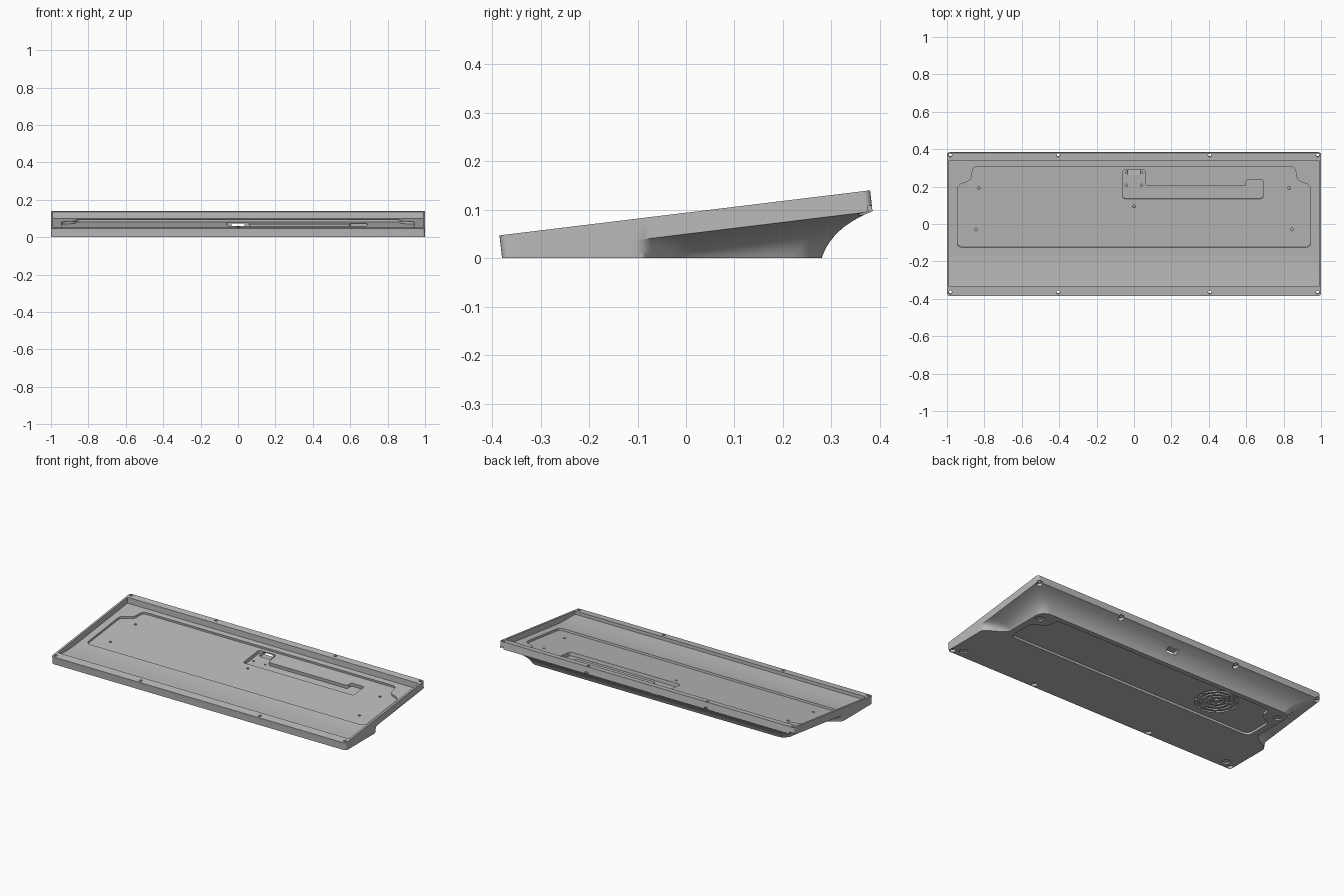
import bpy, bmesh, math
from mathutils import Matrix, Vector

if "Cube" in bpy.data.objects:
    bpy.data.objects.remove(bpy.data.objects["Cube"])

grey = bpy.data.materials.new("case_grey")
grey.use_nodes = True
grey.diffuse_color = (0.5, 0.5, 0.5, 1)
grey.node_tree.nodes["Principled BSDF"].inputs["Base Color"].default_value = (0.5, 0.5, 0.5, 1)

SLOPE, RIM_Z, RIM_H, SHIFT = 0.1215, 0.0938, 0.0435, 0.005
FLAT = Matrix.Identity(4)
TILT = Matrix.Translation((0, 0, RIM_Z)) @ Matrix.Rotation(math.atan(SLOPE), 4, 'X')
ALONG_X = Matrix(((0, 0, 1, 0), (1, 0, 0, 0), (0, 1, 0, 0), (0, 0, 0, 1)))


def smooth(t):
    t = min(max(t, 0), 1)
    return t * t * (3 - 2 * t)


def make_object(name, bm):
    bmesh.ops.recalc_face_normals(bm, faces=bm.faces)
    mesh = bpy.data.meshes.new(name)
    bm.to_mesh(mesh)
    bm.free()
    mesh.materials.append(grey)
    obj = bpy.data.objects.new(name, mesh)
    bpy.context.scene.collection.objects.link(obj)
    return obj


def loft(bm, rings):
    """Skin a stack of equal rings and cap both ends."""
    rows = [[bm.verts.new(p) for p in ring] for ring in rings]
    n = len(rows[0])
    for low, high in zip(rows, rows[1:]):
        for i in range(n):
            j = (i + 1) % n
            bm.faces.new((low[i], low[j], high[j], high[i]))
    bm.faces.new(rows[0][::-1])
    bm.faces.new(rows[-1])


def circle(x, y, r, n=20):
    return [(x + r * math.cos(math.tau * i / n), y + r * math.sin(math.tau * i / n)) for i in range(n)]


def rounded(corners, r, n=6):
    """Polygon with every corner filleted."""
    pts = []
    for i, c in enumerate(corners):
        c = Vector(c)
        a = c + (Vector(corners[i - 1]) - c).normalized() * r
        b = c + (Vector(corners[(i + 1) % len(corners)]) - c).normalized() * r
        for k in range(n + 1):
            t = k / n
            pts.append(tuple(a * (1 - t) ** 2 + c * 2 * t * (1 - t) + b * t * t))
    return pts


def stepped_plate(w, y0, y1, sx, sy, r):
    """Symmetric plate with stepped back corners."""
    half = [(w, y0), (w, y1 - sy), (w - sx, y1 - sy * 0.75), (w - sx * 1.1, y1)]
    return rounded(half + [(-x, y) for x, y in reversed(half)], r)


def arc_slot(x, y, r0, r1, a0, a1, n=8):
    angles = [a0 + (a1 - a0) * i / n for i in range(n + 1)]
    ring = [(r1, a) for a in angles] + [(r0, a) for a in reversed(angles)]
    return [(x + r * math.cos(a), y + r * math.sin(a)) for r, a in ring]


def cutter(name, outlines, z0, z1, matrix):
    bm = bmesh.new()
    for pts in outlines:
        loft(bm, [[matrix @ Vector((x, y, z)) for x, y in pts] for z in (z0, z1)])
    obj = make_object(name, bm)
    obj.hide_render = True
    return obj


# Outer shell: tilted rim above a base that scoops in at the back and sides
def shell_outline(inset, back, r):
    half = []
    for k in range(5):
        a = math.pi / 2 * k / 4
        half.append((0.985 + 0.015 * math.sin(a), -0.365 - 0.015 * math.cos(a)))
    ys = [-0.35 + 0.37 * k / 24 for k in range(25)]
    ys += [0.02 + (back - r - 0.02) * k / 5 for k in range(1, 5)]
    half += [(1 - inset * smooth((y + 0.1) / 0.1), y) for y in ys]
    for k in range(9):
        a = math.pi / 2 * k / 8
        half.append((1 - inset - r + r * math.cos(a), back - r + r * math.sin(a)))
    return half + [(-x, y) for x, y in reversed(half)]


foot_line = shell_outline(0.12, 0.28, 0.06)
rim_line = shell_outline(0, 0.385, 0.015)
rings = []
for k in range(13):
    u = k / 12
    out = 2 * u * (1 - u) * 0.19 + u * u
    up = 2 * u * (1 - u) * 0.66 + u * u
    rings.append([(a[0] + (b[0] - a[0]) * out, a[1] + (b[1] - a[1]) * out,
                   (RIM_Z - RIM_H + SLOPE * (b[1] - SHIFT)) * up)
                  for a, b in zip(foot_line, rim_line)])
rings.append([(x, y - SHIFT, RIM_Z + SLOPE * (y - SHIFT)) for x, y in rim_line])
bm = bmesh.new()
loft(bm, rings)
case = make_object("keyboard_case_bottom", bm)

# Main cavity: level front floor blending into the tilted floor
floor = [(-0.335, 0.2), (-0.335, 0.033)]
for k in range(13):
    t = k / 12
    y = -0.26 + 0.12 * t
    floor.append((y, 0.033 + SLOPE * 0.06 * t * t))
floor += [(0.34, 0.0405 + SLOPE * 0.48), (0.34, 0.2)]
cutters = [cutter("cavity_cutter", [floor], -0.988, 0.988, ALONG_X)]

# Stepped plate pocket and circuit board pocket
cutters.append(cutter("plate_pocket_cutter", [stepped_plate(0.945, -0.13, 0.305, 0.075, 0.1, 0.03)],
                      -0.049, 0.01, TILT))
board = [(-0.06, 0.13), (0.69, 0.13), (0.69, 0.235), (0.6, 0.235),
         (0.6, 0.2), (0.06, 0.2), (0.06, 0.285), (-0.06, 0.285)]
cutters.append(cutter("board_pocket_cutter", [rounded(board, 0.014)], -0.07, 0.01, TILT))

# Cable port through the back
port = rounded([(-0.035, 0.05), (0.035, 0.05), (0.035, 0.073), (-0.035, 0.073)], 0.008)
cutters.append(cutter("port_cutter", [port], -0.42, -0.265, Matrix.Rotation(math.pi / 2, 4, 'X')))

# Rim screw holes with counterbores underneath
screws = [(x, y) for x in (-0.982, -0.405, 0.405, 0.982) for y in (-0.368, 0.37)]
cutters.append(cutter("rim_hole_cutter", [circle(x, y, 0.009) for x, y in screws], -0.07, 0.01, TILT))
cutters.append(cutter("counterbore_cutter", [circle(x, y, 0.017) for x, y in screws], -0.075, -0.032, TILT))

# Small screw holes in the floor and the board pocket
mounts = [(s * x, y) for s in (-1, 1) for x, y in ((0.83, 0.188), (0.845, -0.035))] + [(0, 0.09)]
cutters.append(cutter("mount_hole_cutter", [circle(x, y, 0.008, 14) for x, y in mounts], -0.06, 0.01, TILT))
posts = [(x, y) for x in (-0.04, 0.04) for y in (0.2, 0.268)]
cutters.append(cutter("post_hole_cutter", [circle(x, y, 0.006, 12) for x, y in posts], -0.078, 0.01, TILT))

# Underside: stepped recess, foot recesses and round slotted vent
cutters.append(cutter("base_recess_cutter", [stepped_plate(0.84, -0.04, 0.25, 0.08, 0.11, 0.035)],
                      -0.02, 0.014, FLAT))
feet = [(s * x, y) for s in (-1, 1) for x, y in ((0.93, -0.33), (0.84, 0.21))]
cutters.append(cutter("foot_recess_cutter", [circle(x, y, 0.024) for x, y in feet], -0.02, 0.008, FLAT))
slots = []
for ring, count in ((0.025, 3), (0.055, 5), (0.085, 6), (0.112, 8)):
    for k in range(count):
        a = math.tau * k / count + ring * 9
        slots.append(arc_slot(-0.484, 0.118, ring - 0.008, ring + 0.008, a, a + math.tau / count - 0.012 / ring))
cutters.append(cutter("vent_cutter", slots, 0.004, 0.022, FLAT))

# Cut everything, then discard the cutters
for c in cutters:
    mod = case.modifiers.new(c.name, 'BOOLEAN')
    mod.object, mod.operation, mod.solver = c, 'DIFFERENCE', 'EXACT'
bpy.context.view_layer.update()
cut_mesh = bpy.data.meshes.new_from_object(case.evaluated_get(bpy.context.evaluated_depsgraph_get()))
case.modifiers.clear()
case.data = cut_mesh
for c in cutters:
    bpy.data.objects.remove(c)
cut_mesh.materials.clear()
cut_mesh.materials.append(grey)
for p in cut_mesh.polygons:
    p.material_index = 0

# Smooth scoops and fillets, keep the big planes flat
bpy.ops.object.select_all(action='DESELECT')
case.select_set(True)
bpy.context.view_layer.objects.active = case
bpy.ops.object.shade_smooth_by_angle(angle=math.radians(30))
for p in case.data.polygons:
    if p.area > 0.1:
        p.use_smooth = False
